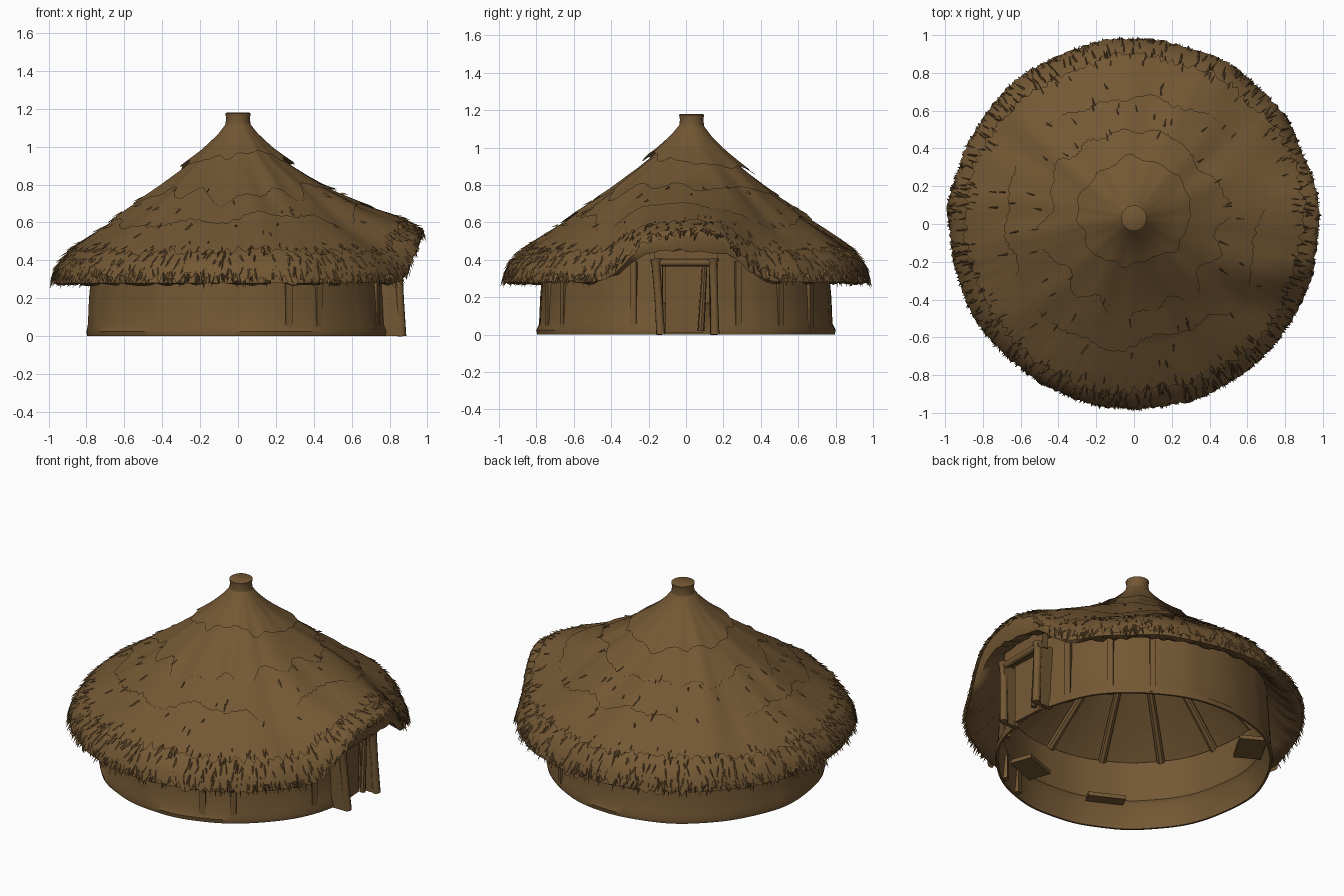
import bpy, bmesh, math, random
from mathutils import Vector, noise

if "Cube" in bpy.data.objects:
    bpy.data.objects.remove(bpy.data.objects["Cube"])

random.seed(4)
TAU = math.tau
straw = bpy.data.materials.new("straw_brown")
straw.diffuse_color = (0.172, 0.096, 0.034, 1)
straw.use_nodes = True
straw.node_tree.nodes["Principled BSDF"].inputs["Base Color"].default_value = straw.diffuse_color


def make(name, verts, faces, recalc=False, angle=40):
    me = bpy.data.meshes.new(name)
    me.from_pydata(verts, [], faces)
    if recalc:
        bm = bmesh.new()
        bm.from_mesh(me)
        bmesh.ops.recalc_face_normals(bm, faces=bm.faces)
        bm.to_mesh(me)
        bm.free()
    me.materials.append(straw)
    ob = bpy.data.objects.new(name, me)
    bpy.context.collection.objects.link(ob)
    bpy.ops.object.select_all(action='DESELECT')
    ob.select_set(True)
    bpy.context.view_layer.objects.active = ob
    bpy.ops.object.shade_smooth_by_angle(angle=math.radians(angle))
    return ob


def tube(path, radii, sides=8):
    """Verts and faces of a capped round pole along a path."""
    d = (path[-1] - path[0]).normalized()
    u = d.orthogonal().normalized()
    w = d.cross(u)
    vs, fs = [], []
    for p, r in zip(path, radii):
        vs += [p + r * (math.cos(TAU * k / sides) * u + math.sin(TAU * k / sides) * w)
               for k in range(sides)]
    for i in range(len(path) - 1):
        for k in range(sides):
            a, b = i * sides + k, i * sides + (k + 1) % sides
            fs.append((a, b, b + sides, a + sides))
    fs += [tuple(range(sides))[::-1], tuple(range(len(vs) - sides, len(vs)))]
    return vs, fs


def box(name, center, size, rot_z=0.0, tilt=0.0):
    bpy.ops.mesh.primitive_cube_add(size=1, location=center, rotation=(tilt, 0, rot_z))
    ob = bpy.context.object
    ob.name, ob.scale = name, size
    ob.data.materials.append(straw)
    return ob


# Roof slope: radius, height from the crown to the eave tip
SLOPE = [(0.064, 1.12), (0.1, 1.065), (0.17, 0.985), (0.27, 0.895), (0.42, 0.775), (0.58, 0.66),
         (0.75, 0.537), (0.86, 0.455), (0.92, 0.4), (0.955, 0.345), (0.968, 0.28)]
UNDER = [(0.945, 0.275), (0.88, 0.305), (0.79, 0.4), (0.6, 0.57), (0.3, 0.8), (0.05, 0.99)]
LEN = [0]
for p, q in zip(SLOPE, SLOPE[1:]):
    LEN.append(LEN[-1] + math.dist(p, q))


def raise_at(r, th):
    """Eyebrow arch that lifts the thatch over the door on +x."""
    if math.cos(th) <= 0:
        return 0
    return 0.195 * r * r * math.exp(-(r * math.sin(th) / 0.34) ** 4) * min(1, 2 * math.cos(th))


def place(r, z, th):
    return Vector((r * math.cos(th), r * math.sin(th) + 0.03 * max(0, 1 - r),
                   z + raise_at(r, th)))


def thatch(s, th, lift=0.0):
    """Point on the thatch at slope length s (0..1), lifted outward."""
    d = s * LEN[-1]
    i = 0
    while i < len(SLOPE) - 2 and d > LEN[i + 1]:
        i += 1
    f = (d - LEN[i]) / (LEN[i + 1] - LEN[i])
    (r0, z0), (r1, z1) = SLOPE[i], SLOPE[i + 1]
    n = Vector((z0 - z1, r1 - r0)).normalized()
    c, e = math.cos(th), math.sin(th)
    lift += 0.018 * noise.noise((c * 4, e * 4, s * 2)) * min(1, s * 2)
    p = place(r0 + f * (r1 - r0) + n.x * lift, z0 + f * (z1 - z0) + n.y * lift, th)
    # blunter, flatter lip over the door
    p.z += 0.3 * raise_at(1, th) * min(1, max(0, (s - 0.9) / 0.08))
    return p


# Roof shell: thatch outside, lined underside
N, ROWS = 160, 26
rv = []
for j in range(ROWS):
    rv += [thatch(j / (ROWS - 1), TAU * k / N) for k in range(N)]
for j, (r, z) in enumerate(UNDER):
    rough = 0.012 if j < 2 else 0
    rv += [place(r, z + random.uniform(-rough, rough), TAU * k / N) for k in range(N)]
rf = []
for j in range(ROWS + len(UNDER) - 1):
    for k in range(N):
        a, b = j * N + k, j * N + (k + 1) % N
        rf.append((a, a + N, b + N, b))
make("roof_thatch", rv, rf, angle=60)


# Overlapping straw courses with ragged lower edges
def course(name, s0, s1, lift, ragged, wave, n=300, lean=0.0):
    vs, fs = [], []
    rows = 6
    ends = [s1 + random.uniform(-ragged, ragged) + lean * math.sin(TAU * k / n)
            + wave * noise.noise((3 * math.cos(TAU * k / n), 3 * math.sin(TAU * k / n), s1 * 9))
            for k in range(n)]
    for j in range(rows):
        f = j / (rows - 1)
        vs += [thatch(s0 + (ends[k] - s0) * f, TAU * k / n, lift * f) for k in range(n)]
    for j in range(rows - 1):
        for k in range(n):
            a, b = j * n + k, j * n + (k + 1) % n
            fs.append((a, a + n, b + n, b))
    make(name, vs, fs, angle=60)


course("crown_cap", 0.0, 0.245, 0.022, 0.003, 0.07, 140, 0.045)
course("upper_course", 0.2, 0.45, 0.01, 0.008, 0.12)
course("middle_course", 0.4, 0.64, 0.01, 0.01, 0.12)
course("eave_upper_course", 0.62, 0.85, 0.018, 0.022, 0.03)
course("eave_lower_course", 0.75, 0.985, 0.016, 0.026, 0.015)


# Loose straw blades
def blades(name, count, s_range, length, lift):
    vs, fs = [], []
    for _ in range(count):
        th, s = random.uniform(0, TAU), random.uniform(*s_range)
        w = random.uniform(0.006, 0.014)
        ln = length * random.uniform(0.5, 1.0)
        a = len(vs)
        vs += [thatch(s, th - w, 0.0), thatch(s + ln, th + random.uniform(-0.02, 0.02), lift),
               thatch(s, th + w, 0.0), thatch(s, th, 0.012)]
        fs += [(a, a + 1, a + 3), (a + 3, a + 1, a + 2), (a, a + 2, a + 1)]
    make(name, vs, fs, angle=20)


blades("eave_tip_straw", 600, (0.93, 0.975), 0.06, 0.02)
blades("eave_straw", 400, (0.78, 0.92), 0.06, 0.026)
blades("slope_straw", 60, (0.4, 0.72), 0.05, 0.018)

# Crown stub at the peak
make("crown_stub", *tube([Vector((0, 0.03, z)) for z in (1.03, 1.1, 1.15, 1.175, 1.18)],
                         [0.1, 0.07, 0.063, 0.068, 0.06], 20))

# Round clay wall with uneven panels and a gap for the door
M, HALF = 112, 0.165
STEP = (TAU - 2 * HALF) / M
panel = [random.uniform(-0.008, 0.008) for _ in range(20)]
wv, wf = [], []
for k in range(M + 1):
    th = HALF + STEP * k
    p = panel[int(19.99 * k / (M + 1))]
    bump = 0.01 * noise.noise((3 * math.cos(th), 3 * math.sin(th), 1))
    top = 0.42
    for r, z in [(0.782, 0), (0.795, 0), (0.8, 0.025), (0.788 + p, 0.06), (0.782 + p, 0.2),
                 (0.773 + p, 0.3), (0.768 + p, top), (0.748, top), (0.752, 0.17), (0.768, 0.15)]:
        rr = r + bump
        wv.append(Vector((rr * math.cos(th), rr * math.sin(th),
                          z + (raise_at(0.78, th) * 0.5 if z == top else 0))))
C = 10
for k in range(M):
    for j in range(C):
        a, b = k * C + j, k * C + (j + 1) % C
        wf.append((a, b, b + C, a + C))
wf += [tuple(range(C)), tuple(range(M * C, M * C + C))]
make("round_wall", wv, wf, recalc=True, angle=35)

# Low wall battens marking the panel seams
for i, deg in enumerate((-70, -57, -21, 21, 40, 58)):
    t = math.radians(deg)
    box("wall_batten_%d" % i, (0.775 * math.cos(t), 0.775 * math.sin(t), 0.2),
        (0.035, 0.035, 0.38), t)

# Rafters below the lining
vs, fs = [], []
for i in range(14):
    th = TAU * (i + 0.5) / 14
    path = [place(r, z - 0.022, th) for r, z in ((0.76, 0.44), (0.6, 0.57), (0.3, 0.8), (0.06, 0.975))]
    v, f = tube(path, [0.024, 0.023, 0.02, 0.016])
    fs += [tuple(n + len(vs) for n in q) for q in f]
    vs += v
make("rafters", vs, fs)

# Porch: posts, lintel, cheeks, filler and hanging door
for side, y0, y1 in (("left", -0.135, -0.16), ("right", 0.155, 0.145)):
    make("door_post_" + side, *tube([Vector((0.865, y0, 0)), Vector((0.855, (y0 + y1) / 2, 0.2)),
                                     Vector((0.845, y1, 0.37)), Vector((0.845, y1, 0.405))],
                                    [0.024, 0.021, 0.024, 0.032], 10))
    box("porch_cheek_" + side, (0.805, (y0 + y1) / 2, 0.2), (0.11, 0.025, 0.4))
make("door_lintel", *tube([Vector((0.845, -0.17, 0.385)), Vector((0.845, 0.17, 0.385))],
                          [0.02, 0.02], 10))
box("door_header", (0.81, 0, 0.44), (0.04, 0.34, 0.12))
box("door_leaf", (0.785, -0.01, 0.2), (0.02, 0.2, 0.38), 0.06)
make("door_curtain_pole", *tube([Vector((0.82, 0.08, 0.02)), Vector((0.82, 0.1, 0.37))],
                                [0.018, 0.014], 8))

# Sleeping benches inside
for i, (deg, depth) in enumerate(((150, 0.16), (243, 0.07), (290, 0.14))):
    t = math.radians(deg)
    r = 0.76 - depth / 2
    box("bench_%d" % i, (r * math.cos(t), r * math.sin(t), 0.16), (depth, 0.22, 0.025), t)
